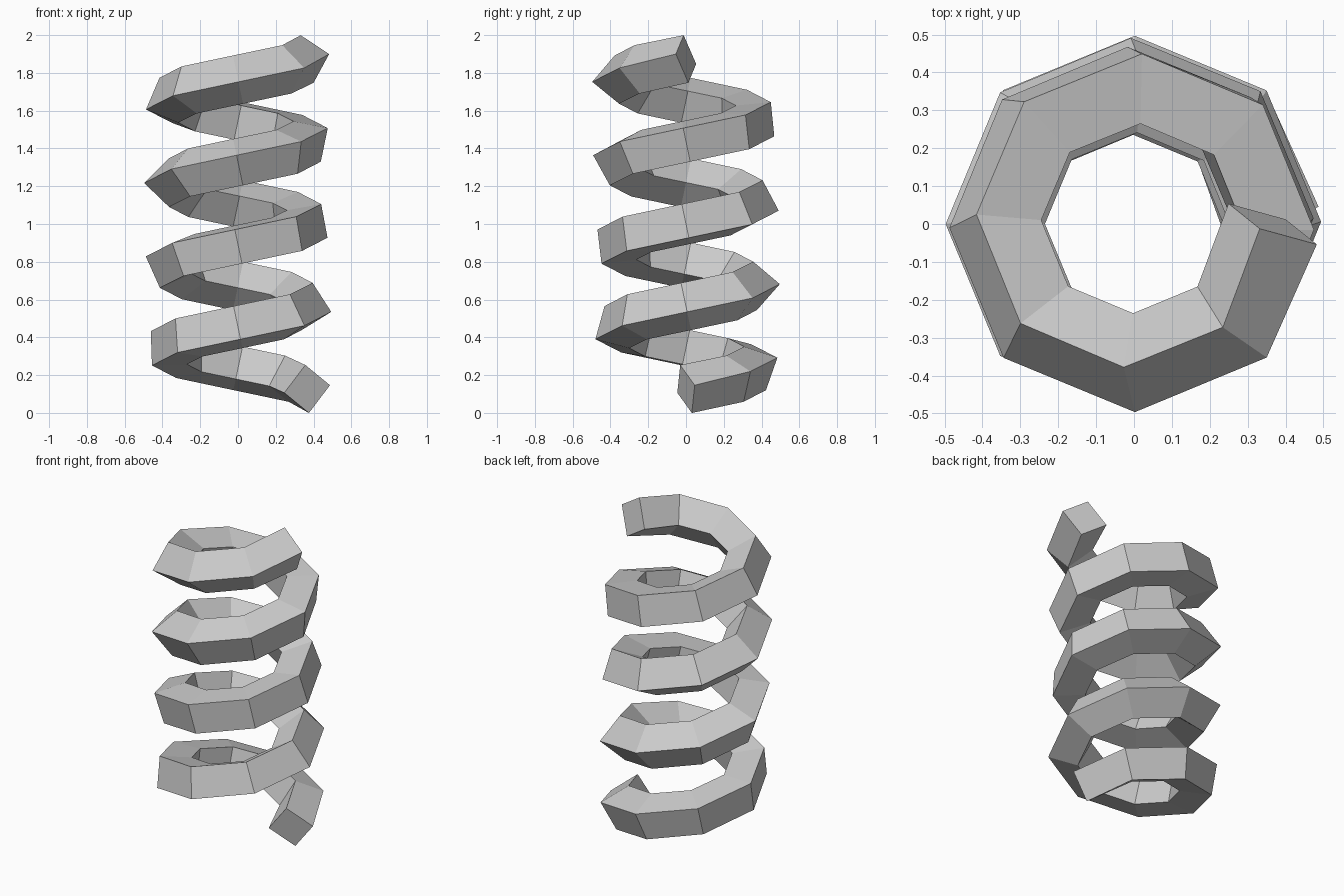
import bpy, bmesh
from math import sin, cos, radians, pi
from mathutils import Vector

if "Cube" in bpy.data.objects:
    bpy.data.objects.remove(bpy.data.objects["Cube"])

TURNS, SIDES = 4, 8
R, D, RISE = 0.366, 0.131, 1.747    # path radius, half diagonal of square bar, total climb
ROLL0, ROLL = 9, 68.2               # starting roll and roll per turn, in degrees
N = TURNS * SIDES

# Octagonal helix path and its (bisecting) tangents
path = [Vector((R * cos(2 * pi * i / SIDES), R * sin(2 * pi * i / SIDES),
                (2 - RISE) / 2 + RISE * i / N)) for i in range(N + 1)]
seg = [(path[i + 1] - path[i]).normalized() for i in range(N)]
tan = [seg[0]] + [(seg[i - 1] + seg[i]).normalized() for i in range(1, N)] + [seg[-1]]

# Sweep a slowly rolling square along the path
bm = bmesh.new()
rings = []
for i, (p, t) in enumerate(zip(path, tan)):
    out = Vector((t.y, -t.x, 0)).normalized()
    up = out.cross(t)
    roll = radians(ROLL0 + ROLL * i / SIDES)
    rings.append([bm.verts.new(p + D * (out * cos(roll + k * pi / 2) + up * sin(roll + k * pi / 2)))
                  for k in range(4)])
for r0, r1 in zip(rings, rings[1:]):
    for k in range(4):
        j = (k + 1) % 4
        bm.faces.new((r0[k], r0[j], r1[j], r1[k]))

# End caps
bm.faces.new(rings[0])
bm.faces.new(rings[-1])
bmesh.ops.recalc_face_normals(bm, faces=bm.faces)

mesh = bpy.data.meshes.new("spring_coil")
bm.to_mesh(mesh)
bm.free()
coil = bpy.data.objects.new("spring_coil", mesh)
bpy.context.collection.objects.link(coil)
